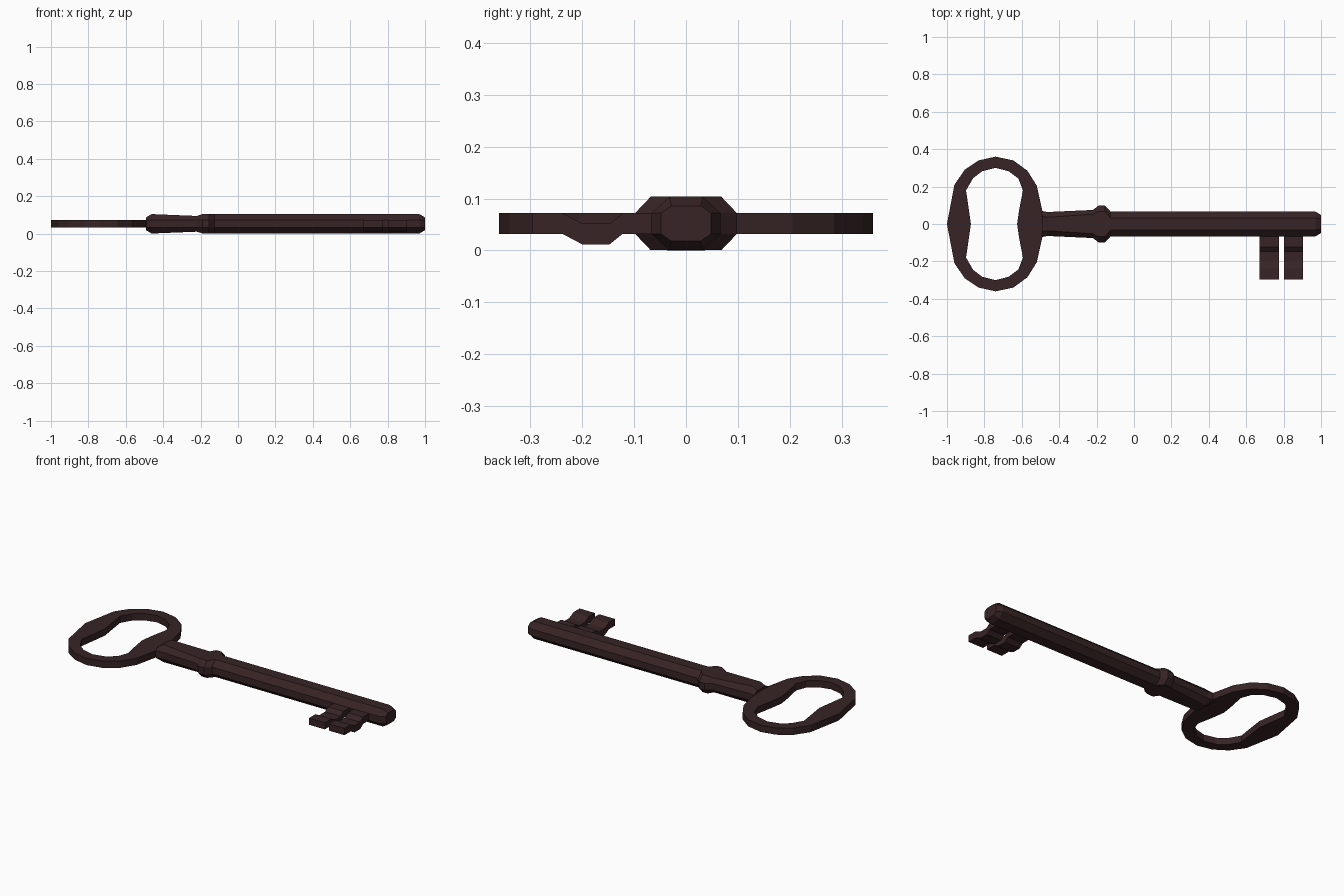
import bpy, bmesh

if "Cube" in bpy.data.objects:
    bpy.data.objects.remove(bpy.data.objects["Cube"])

iron = bpy.data.materials.new("dark_brown_iron")
iron.diffuse_color = (0.038, 0.017, 0.018, 1)
iron.use_nodes = True
iron.node_tree.nodes["Principled BSDF"].inputs["Base Color"].default_value = iron.diffuse_color

ZC = 0.052   # mid height of the key
HALF = 0.02  # half thickness of the flat parts


def finish(name, bm):
    bmesh.ops.recalc_face_normals(bm, faces=bm.faces[:])
    mesh = bpy.data.meshes.new(name)
    bm.to_mesh(mesh)
    bm.free()
    mesh.materials.append(iron)
    obj = bpy.data.objects.new(name, mesh)
    bpy.context.collection.objects.link(obj)
    return obj


def bridge(bm, a, b, closed=True):
    n = len(a)
    for i in range(n if closed else n - 1):
        j = (i + 1) % n
        bm.faces.new((a[i], a[j], b[j], b[i]))


def mirrored(half):
    # half runs from the left y=0 point over the top to the right end
    return half + [(x, -y) for x, y in reversed(half) if y > 0]


# Bow: flat ring between an outer and an inner outline
outer = mirrored([(-1, 0), (-0.96, 0.21), (-0.905, 0.29), (-0.83, 0.34), (-0.74, 0.36),
                  (-0.645, 0.34), (-0.57, 0.285), (-0.52, 0.205), (-0.49, 0.07), (-0.485, 0)])
inner = mirrored([(-0.872, 0), (-0.898, 0.18), (-0.86, 0.245), (-0.812, 0.282), (-0.74, 0.3),
                  (-0.67, 0.282), (-0.618, 0.243), (-0.594, 0.18), (-0.615, 0.07), (-0.625, 0)])
bm = bmesh.new()
loops = [[bm.verts.new((x, y, ZC + z)) for x, y in pts]
         for pts, z in ((outer, HALF), (inner, HALF), (inner, -HALF), (outer, -HALF))]
for k in range(4):
    bridge(bm, loops[k], loops[(k + 1) % 4])
finish("bow_ring", bm)


# Shaft pieces: eight-sided sections lofted along x
def loft(name, sections):
    bm = bmesh.new()
    rings = []
    for x, w, top_w, h in sections:  # half width, half width of flat top, half height
        quarter = [(w, HALF), (top_w, h), (-top_w, h), (-w, HALF)]
        ring = quarter + [(-y, -z) for y, z in quarter]
        rings.append([bm.verts.new((x, y, ZC + z)) for y, z in ring])
    for a, b in zip(rings, rings[1:]):
        bridge(bm, a, b)
    bm.faces.new(rings[0])
    bm.faces.new(rings[-1])
    return finish(name, bm)


loft("neck", [(-0.492, 0.07, 0.04, 0.034), (-0.462, 0.064, 0.036, 0.052),
              (-0.22, 0.075, 0.052, 0.042)])
loft("collar", [(-0.22, 0.075, 0.052, 0.042), (-0.19, 0.098, 0.068, 0.0515),
                (-0.155, 0.098, 0.068, 0.0515), (-0.125, 0.066, 0.032, 0.0515)])
loft("shaft", [(-0.125, 0.066, 0.032, 0.0515), (0.97, 0.066, 0.032, 0.0515),
               (1.0, 0.048, 0.028, 0.034)])

# Bit: two teeth with a dipped profile
profile = [(-0.05, 0), (-0.122, 0), (-0.147, -0.02), (-0.2, -0.02), (-0.238, 0), (-0.296, 0)]
outline = ([(y, ZC + z + HALF) for y, z in profile]
           + [(y, ZC + z - HALF) for y, z in reversed(profile)])
for name, x0, x1 in (("inner_tooth", 0.672, 0.775), ("outer_tooth", 0.803, 0.903)):
    bm = bmesh.new()
    ends = [[bm.verts.new((x, y, z)) for y, z in outline] for x in (x0, x1)]
    bridge(bm, *ends)
    for end in ends:
        n = len(end)
        for i in range(n // 2 - 1):
            bm.faces.new((end[i], end[i + 1], end[n - 2 - i], end[n - 1 - i]))
    finish(name, bm)
